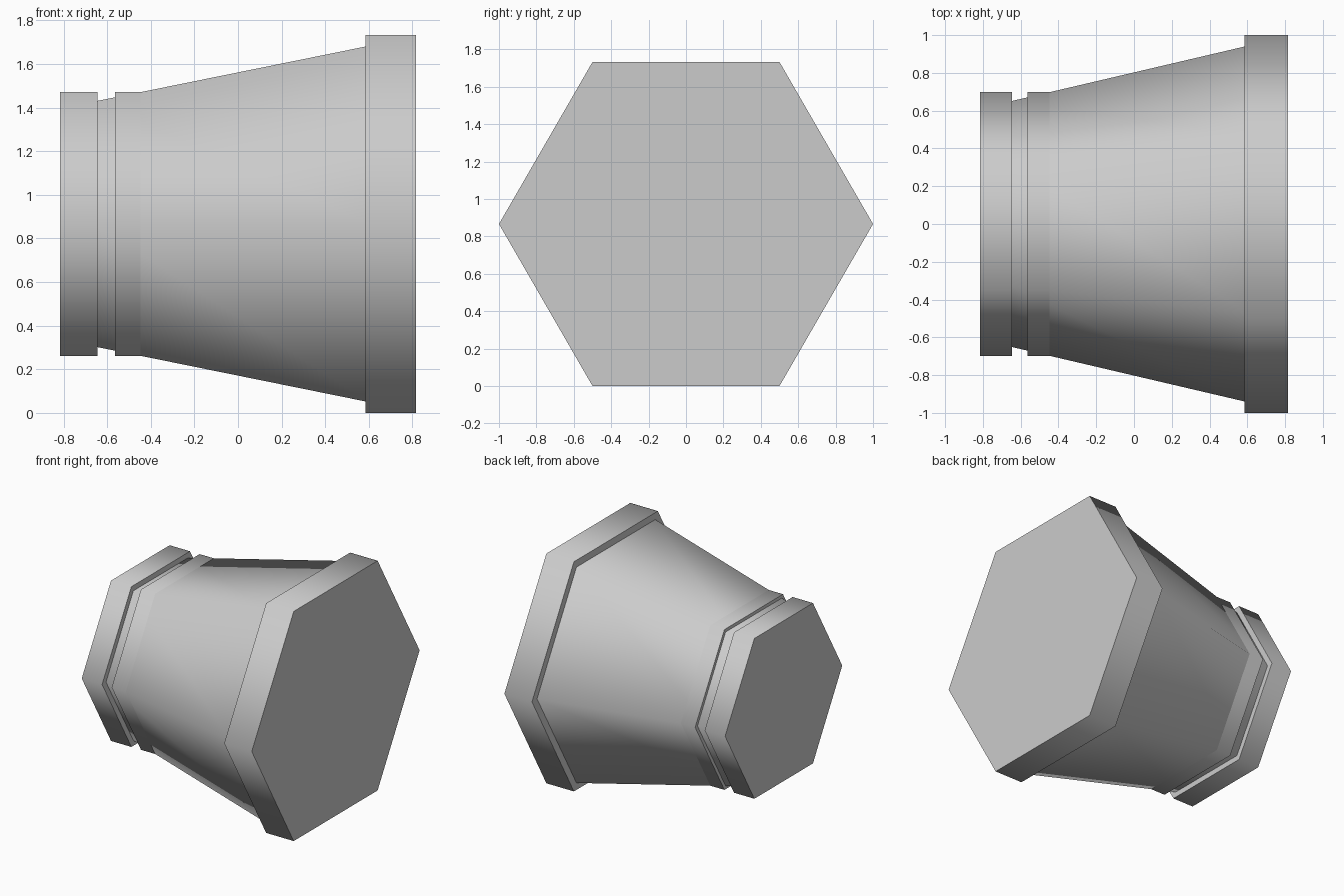
import bpy, bmesh
from math import sin, cos, radians

if "Cube" in bpy.data.objects:
    bpy.data.objects.remove(bpy.data.objects["Cube"])

CZ = sin(radians(60))  # axis height: the large rim rests on one flat side


def finish(name, bm):
    bmesh.ops.recalc_face_normals(bm, faces=bm.faces)
    mesh = bpy.data.meshes.new(name)
    bm.to_mesh(mesh)
    bm.free()
    ob = bpy.data.objects.new(name, mesh)
    bpy.context.collection.objects.link(ob)
    return ob


def hex_part(name, x0, r0, x1, r1):
    """Six-sided frustum along x, smooth around its sides, sharp at its ends."""
    bm = bmesh.new()
    rings = [[bm.verts.new((x, r * cos(radians(60 * k)), CZ + r * sin(radians(60 * k))))
              for k in range(6)] for x, r in ((x0, r0), (x1, r1))]
    a, b = rings
    for k in range(6):
        j = (k + 1) % 6
        bm.faces.new((a[k], a[j], b[j], b[k]))
    bm.faces.new(a)
    bm.faces.new(b)
    ob = finish(name, bm)
    bpy.ops.object.select_all(action='DESELECT')
    bpy.context.view_layer.objects.active = ob
    ob.select_set(True)
    bpy.ops.object.shade_smooth_by_angle(angle=radians(65))
    return ob


# Tapered body, wide rim, narrow end collar and the band beside it
hex_part("tapered_body", -0.66, 0.648, 0.60, 0.943)
hex_part("wide_rim", 0.585, 1.0, 0.815, 1.0)
hex_part("end_collar", -0.815, 0.698, -0.645, 0.698)
hex_part("neck_band", -0.565, 0.698, -0.445, 0.698)

# Tiny corners that poke through the two back side faces
for side, s in (("upper", 1), ("lower", -1)):
    bm = bmesh.new()
    bmesh.ops.create_cube(bm, size=1)
    bmesh.ops.scale(bm, vec=(0.10, 0.08, 0.06), verts=bm.verts)
    bmesh.ops.translate(bm, vec=(-0.25, 0.44, CZ + s * 0.392), verts=bm.verts)
    finish(side + "_nub", bm)
